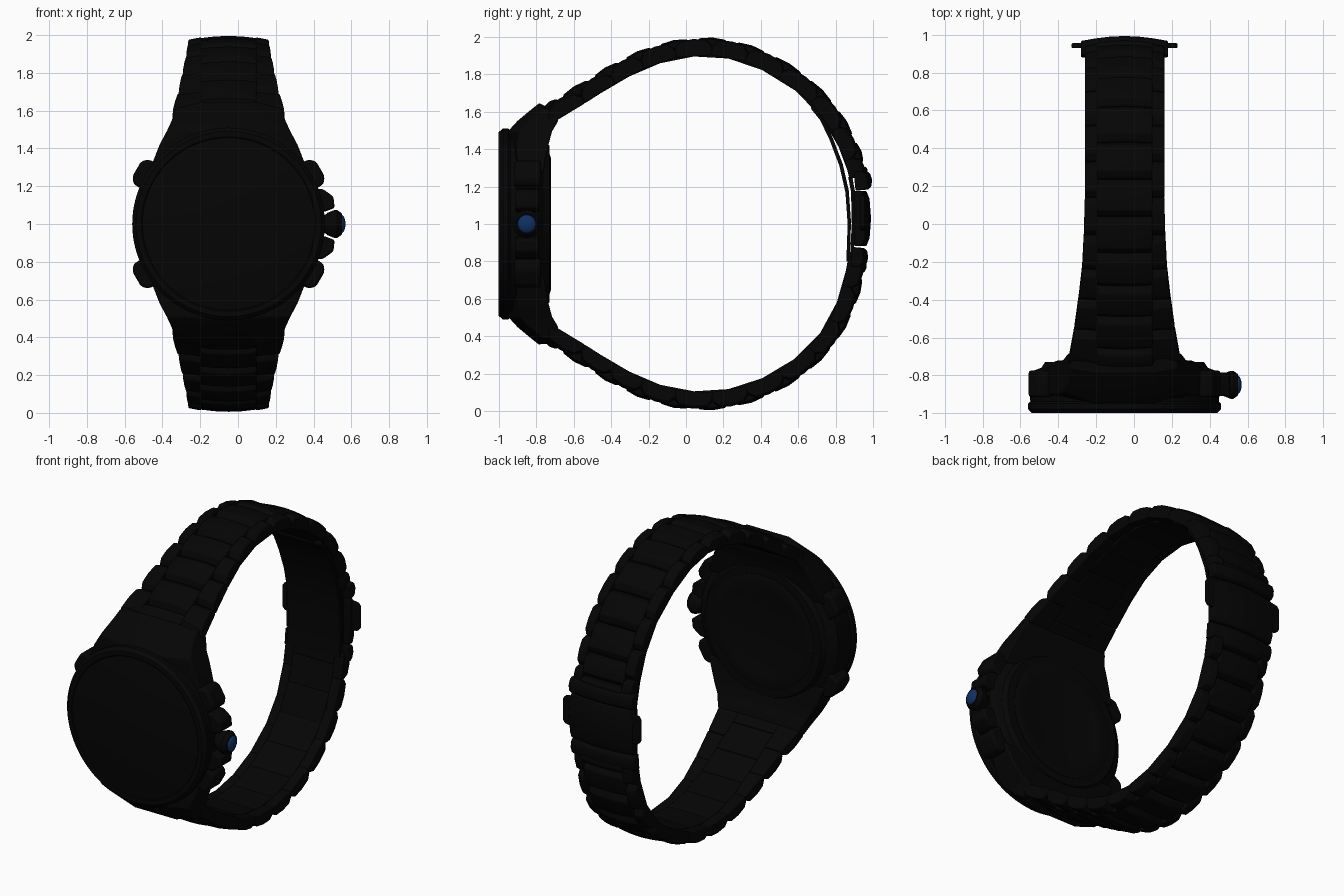
import bpy, bmesh, math
from mathutils import Vector

if "Cube" in bpy.data.objects:
    bpy.data.objects.remove(bpy.data.objects["Cube"])

CX = -0.05   # x centre of case and band


def material(name, rgb):
    m = bpy.data.materials.new(name)
    m.diffuse_color = (*rgb, 1)
    m.use_nodes = True
    m.node_tree.nodes["Principled BSDF"].inputs["Base Color"].default_value = m.diffuse_color
    return m


BLACK = material("matte black", (0.0015, 0.0015, 0.0015))
BLUE = material("deep blue", (0.005, 0.03, 0.125))


def make(name, verts, faces, mat=BLACK, bevel=0, angle=35):
    bm = bmesh.new()
    vs = [bm.verts.new(v) for v in verts]
    for f in faces:
        bm.faces.new([vs[i] for i in f])
    bmesh.ops.recalc_face_normals(bm, faces=bm.faces)
    me = bpy.data.meshes.new(name)
    bm.to_mesh(me)
    bm.free()
    me.materials.append(mat)
    ob = bpy.data.objects.new(name, me)
    bpy.context.collection.objects.link(ob)
    if bevel:
        b = ob.modifiers.new("bevel", 'BEVEL')
        b.width, b.segments, b.limit_method = bevel, 2, 'ANGLE'
    bpy.ops.object.select_all(action='DESELECT')
    bpy.context.view_layer.objects.active = ob
    ob.select_set(True)
    bpy.ops.object.shade_smooth_by_angle(angle=math.radians(angle))
    return ob


def loft(name, rings, **kw):
    """Skin a list of equal-length closed rings and cap both ends."""
    n = len(rings[0])
    faces = [(r * n + i, r * n + (i + 1) % n, (r + 1) * n + (i + 1) % n, (r + 1) * n + i)
             for r in range(len(rings) - 1) for i in range(n)]
    faces += [tuple(range(n)), tuple(range((len(rings) - 1) * n, len(rings) * n))]
    return make(name, [v for r in rings for v in r], faces, **kw)


def lathe(name, profile, origin, axis, n=72, **kw):
    """Profile of (radius, distance along axis); axis is 'x' or 'y'."""
    rings = []
    for r, d in profile:
        ring = []
        for i in range(n):
            a = 2 * math.pi * i / n
            c, s = r * math.cos(a), r * math.sin(a)
            ring.append(Vector(origin) + Vector((c, d, s) if axis == 'y' else (d, c, s)))
        rings.append(ring)
    return loft(name, rings, **kw)


# Case: bezel, groove, body and back plate
lathe("case", [(0.455, -0.994), (0.462, -1.0), (0.49, -1.0), (0.51, -0.978), (0.51, -0.95),
               (0.498, -0.938), (0.5, -0.92), (0.5, -0.80), (0.48, -0.775), (0.44, -0.76),
               (0.42, -0.73)], (CX, 0, 1), 'y', n=96)
lathe("glass", [(0.456, -0.98), (0.456, -0.997), (0.45, -0.999)], (CX, 0, 1), 'y', n=96)
lathe("case_back", [(0.37, -0.74), (0.37, -0.727), (0.355, -0.722), (0.29, -0.722),
                    (0.28, -0.725)], (CX, 0, 1), 'y')

# Lugs: (height from centre, y front, y back, half width, set-back and lowering of the shoulders)
LUG = [(0.28, -0.93, -0.76, 0.42, 0.03, 0), (0.42, -0.94, -0.735, 0.365, 0.035, 0),
       (0.495, -0.95, -0.715, 0.325, 0.06, 0), (0.55, -0.90, -0.685, 0.302, 0.055, .005),
       (0.60, -0.84, -0.68, 0.29, 0.04, .02), (0.648, -0.78, -0.71, 0.28, 0.02, .035)]
for s, word in ((1, "upper"), (-1, "lower")):
    loft(word + "_lug", [[(CX - w, yf + b, 1 + s * (h - d)), (CX - .15, yf, 1 + s * h),
                          (CX + .15, yf, 1 + s * h), (CX + w, yf + b, 1 + s * (h - d)),
                          (CX + w, yb, 1 + s * (h - d)), (CX + .15, yb, 1 + s * h),
                          (CX - .15, yb, 1 + s * h), (CX - w, yb, 1 + s * (h - d))]
                         for h, yf, yb, w, b, d in LUG], bevel=0.008)

# Band centre line as (y, z), running over the top, round the clasp and back underneath
TOP = [(-.74, 1.573), (-.56, 1.682), (-.40, 1.785), (-.24, 1.87), (-.06, 1.93), (.14, 1.945),
       (.33, 1.907), (.52, 1.815), (.70, 1.678), (.815, 1.515), (.89, 1.35), (.915, 1.25)]
BOTTOM = [(.91, .82), (.88, .66), (.81, .47), (.69, .31), (.52, .18), (.33, .095), (.14, .057),
          (-.06, .07), (-.24, .13), (-.40, .215), (-.56, .318), (-.74, .427)]
WIDTH = [(-.76, .302), (-.5, .255), (-.24, .225), (.05, .21), (2, .21)]
MID = 0.145   # half width of the centre links


def half_width(y):
    for (a, wa), (b, wb) in zip(WIDTH, WIDTH[1:]):
        if y <= b:
            return wa + (wb - wa) * max(0, (y - a) / (b - a))


def link(name, p, q, left, right, thick=0.062, inner=-0.043, steps=4, bevel=0.006, drop=.04):
    """Crowned band link from p to q; left and right give x offsets at each end."""
    p, q = Vector(p), Vector(q)
    d = q - p
    n = Vector((-d.y, d.x)).normalized()
    shape = [(.005, inner), (.005, thick - drop), (.15, thick - .008), (.5, thick),
             (.85, thick - .008), (.995, thick - drop), (.995, inner)]
    rings = []
    for k in range(steps + 1):
        ring = []
        for s, t in shape:
            l = left[0] + (left[1] - left[0]) * s
            r = right[0] + (right[1] - right[0]) * s
            x = l + (r - l) * k / steps
            if t > 0:
                t -= 0.026 * min(1, (x / .22) ** 2)
            c = p + d * s + n * t
            ring.append((CX + x, c.x, c.y))
        rings.append(ring)
    return loft(name, rings, bevel=bevel)


for word, path in (("upper", TOP), ("lower", BOTTOM)):
    mids = [tuple((a + b) / 2 for a, b in zip(p, q)) for p, q in zip(path, path[1:])]
    centre = [path[0]] + mids + [path[-1]]
    for i, (p, q) in enumerate(zip(path, path[1:])):
        a, b = half_width(p[0]), half_width(q[0])
        link(f"{word}_right_link_{i}", p, q, (MID, MID), (a, b), steps=2)
        link(f"{word}_left_link_{i}", p, q, (-a, -b), (-MID, -MID), steps=2)
    for i, (p, q) in enumerate(zip(centre, centre[1:])):
        link(f"{word}_centre_link_{i}", p, q, (-MID - .004,) * 2, (MID + .004,) * 2, thick=0.064)

# Folding clasp: two end bars and the cover
W = 0.23
for name, p, q, t in (("clasp_upper_bar", (.925, 1.28), (.935, 1.18), .064),
                      ("clasp_cover", (.93, 1.178), (.93, .88), .058),
                      ("clasp_lower_bar", (.92, .875), (.91, .77), .058)):
    link(name, p, q, (-W, -W), (W, W), thick=t, inner=-0.03, steps=6, drop=.025)


def sheet(name, path, w, t):
    """Thin curved plate across the band, following (y, z) points."""
    loft(name, [[(CX - w, y - t, z), (CX + w, y - t, z), (CX + w, y + t, z + t),
                 (CX - w, y + t, z + t)] for y, z in path])


# Thin folding blades inside the band, with the hinge at the free end
sheet("clasp_inner_blade", [(.68, 1.61), (.725, 1.555), (.775, 1.45), (.828, 1.31), (.86, 1.17),
                            (.872, 1.0), (.865, .80)], .19, .009)
sheet("clasp_outer_blade", [(.876, 1.25), (.891, 1.17), (.895, 1.0), (.884, .80)], .19, .01)
lathe("blade_hinge", [(.022, -.19), (.022, .19)], (CX, .69, 1.62), 'x', n=20)


def prism(name, outline, y0, y1, bevel):
    return loft(name, [[(x, y, z) for x, z in outline] for y in (y0, y1)], bevel=bevel)


# Clasp release tabs at both sides
for s, word in ((1, "right"), (-1, "left")):
    prism(word + "_clasp_tab", [(CX + s * x, z) for x, z in
          ((.2, .96), (.265, .97), (.28, .99), (.28, 1.13), (.265, 1.15), (.2, 1.16))],
          .93, .956, .006)

# Four push buttons around the case
for sx in (1, -1):
    for sz in (1, -1):
        a = math.radians(31.5)
        pts = []
        for r, t in ((.45, -.085), (.54, -.082), (.566, -.05), (.568, .04), (.54, .07), (.45, .08)):
            x = r * math.cos(a) - t * math.sin(a)
            z = r * math.sin(a) + t * math.cos(a)
            pts.append((CX + sx * x, 1 + sz * z))
        prism(f"{'right' if sx > 0 else 'left'}_{'upper' if sz > 0 else 'lower'}_pusher",
              pts, -.915, -.775, .014)

# Crown guards, crown and its blue cap
for s, word in ((1, "upper"), (-1, "lower")):
    prism(word + "_crown_guard", [(x, 1 + s * h) for x, h in
          ((.38, .19), (.45, .185), (.505, .145), (.512, .085), (.46, .065), (.38, .065))],
          -.91, -.785, .01)
lathe("crown", [(.04, .42), (.05, .465), (.06, .475), (.074, .51), (.074, .525), (.056, .55),
                (.04, .552)], (0, -.85, 1), 'x', n=40)
lathe("crown_cap", [(.05, .53)] + [(.05 * math.cos(t * math.pi / 12.5),
                                    .545 + .024 * math.sin(t * math.pi / 12.5))
                                   for t in range(7)], (0, -.85, 1), 'x', n=40, mat=BLUE)
